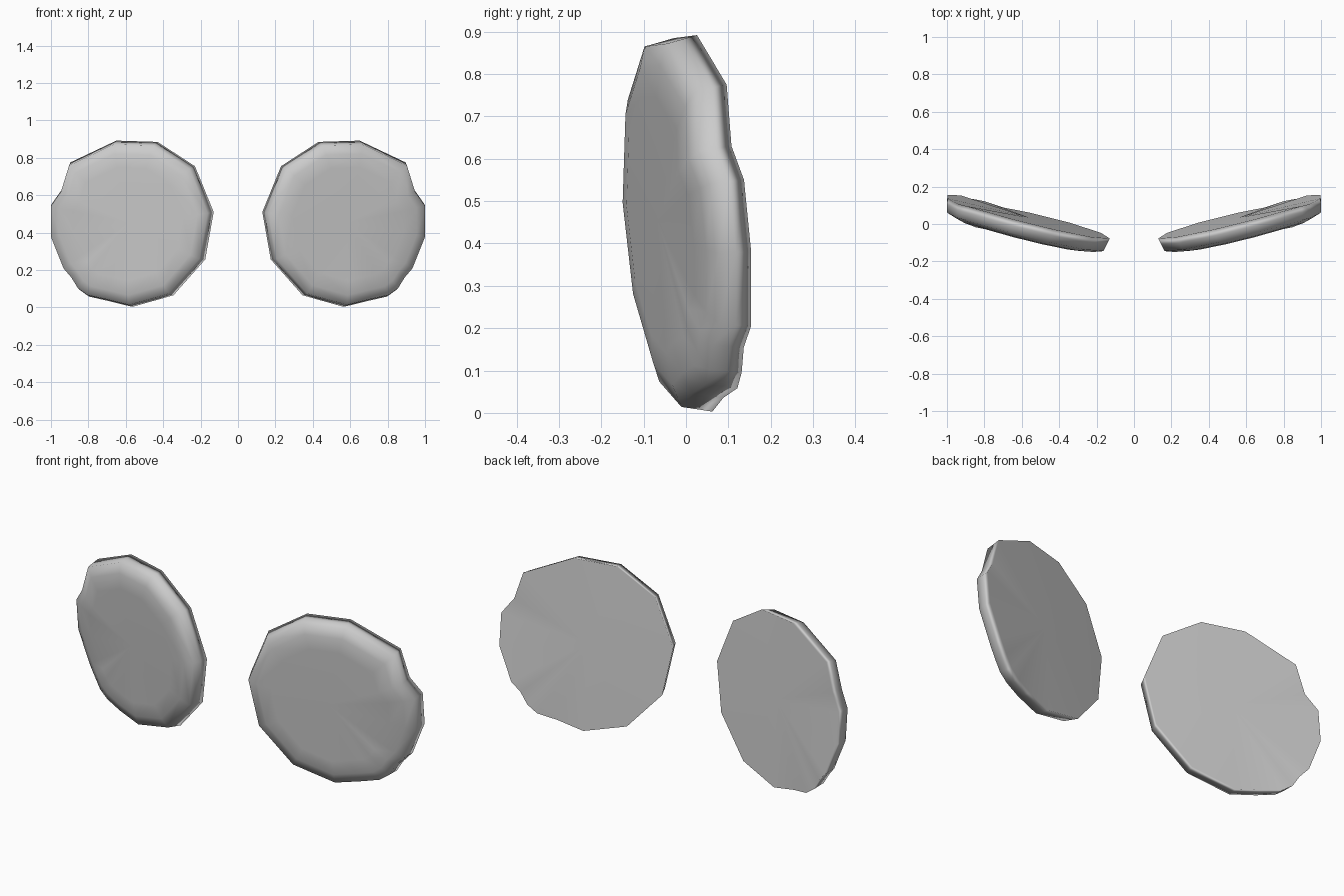
import bpy
import bmesh
from mathutils import Vector

default = bpy.data.objects.get("Cube")
if default:
    bpy.data.objects.remove(default, do_unlink=True)

# Single plain grey
grey = bpy.data.materials.new("plain_grey")
grey.use_nodes = True
colour = (0.6, 0.6, 0.6, 1)
grey.diffuse_color = colour
grey.node_tree.nodes["Principled BSDF"].inputs["Base Color"].default_value = colour

# Irregular rim outline of the left disc: x, z, backward bump
RIM = [(.13, .51, 0), (.23, .755, 0), (.43, .885, 0), (.65, .892, 0),
       (.897, .775, 0), (.942, .63, -.01), (.998, .55, 0), (.998, .38, .005),
       (.928, .205, .01), (.885, .155, 0), (.848, .095, 0), (.797, .058, 0),
       (.7, .036, -.01), (.565, .003, -.005), (.345, .065, 0), (.175, .257, 0)]
CENTRE = (.56, .46)
# Cross-section: (radius factor, distance in front of the back plane)
SECTION = [(1, 0), (.983, .035), (.965, .074), (.85, .092), (.68, .102)]
FORWARD = Vector((.25, -1, -.07)).normalized()


def point(x, z, bump, factor, depth, side):
    """Place an outline point on the tilted back plane, then push it forward."""
    x = CENTRE[0] + (x - CENTRE[0]) * factor
    z = CENTRE[1] + (z - CENTRE[1]) * factor
    p = Vector((x, -.074 + .25 * x - .07 * z + bump, z)) + FORWARD * depth
    p.x *= side
    return p


def disc(name, side):
    bm = bmesh.new()
    rings = [[bm.verts.new(point(x, z, b, f, d, side)) for x, z, b in RIM]
             for f, d in SECTION]
    count = len(RIM)
    # Rim wall and rounded front shoulder
    for low, high in zip(rings, rings[1:]):
        for i in range(count):
            j = (i + 1) % count
            bm.faces.new((low[i], low[j], high[j], high[i]))
    # Flat back and gently domed front
    for ring, depth in ((rings[0], 0), (rings[-1], .105)):
        hub = bm.verts.new(point(*CENTRE, 0, 1, depth, side))
        for i in range(count):
            bm.faces.new((ring[i], ring[(i + 1) % count], hub))
    bmesh.ops.recalc_face_normals(bm, faces=bm.faces)
    for face in bm.faces:
        face.smooth = True
    mesh = bpy.data.meshes.new(name)
    bm.to_mesh(mesh)
    bm.free()
    mesh.materials.append(grey)
    obj = bpy.data.objects.new(name, mesh)
    bpy.context.collection.objects.link(obj)
    # Let the broad faces rule the shading, so the back reads as flat
    obj.modifiers.new("flat_shading", 'WEIGHTED_NORMAL').weight = 80


disc("left_disc", 1)
disc("right_disc", -1)
